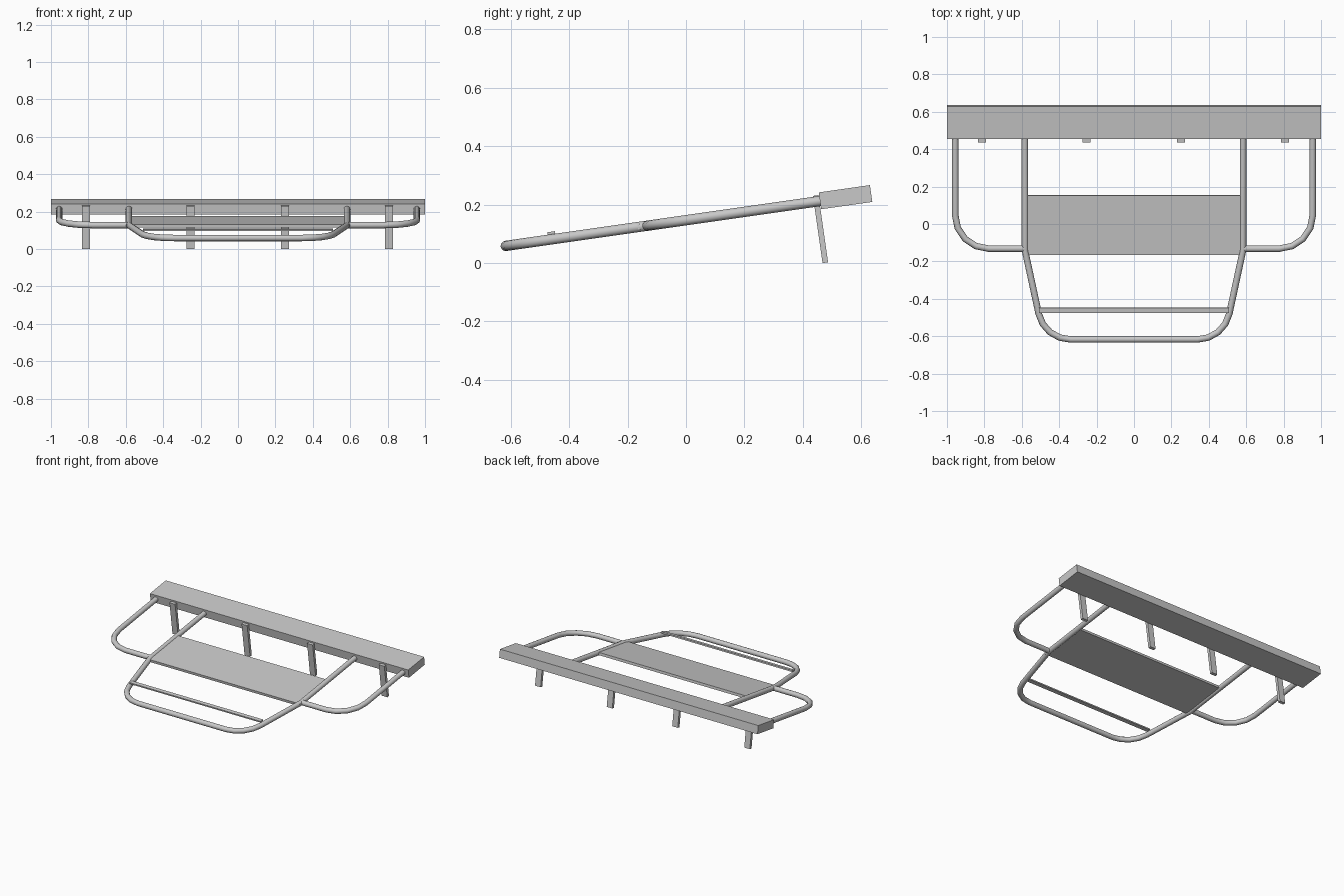
import bpy, math
from mathutils import Vector, Matrix

old = bpy.data.objects.get("Cube")
if old:
    bpy.data.objects.remove(old, do_unlink=True)

SLOPE = 0.1426           # rise of the whole frame towards the back
TILT = math.atan(SLOPE)
BASE_Z = 0.1465
TUBE_R = 0.0175

metal = bpy.data.materials.new("light_grey_metal")
metal.use_nodes = True
grey = (0.58, 0.58, 0.58, 1)
metal.diffuse_color = grey
metal.node_tree.nodes["Principled BSDF"].inputs["Base Color"].default_value = grey


def on_frame(x, y, lift=0.0):
    """Point on the tilted frame plane, lifted along its normal."""
    return Vector((x, y - lift * math.sin(TILT),
                   BASE_Z + SLOPE * y + lift * math.cos(TILT)))


def box(name, size, centre):
    """Box tilted with the frame."""
    bpy.ops.mesh.primitive_cube_add(size=1)
    ob = bpy.context.object
    ob.name = name
    ob.data.transform(Matrix.Diagonal((*size, 1)))
    ob.rotation_euler.x = TILT
    ob.location = centre
    ob.data.materials.append(metal)
    return ob


def fillet(before, corner, after, length, steps=4):
    """Arc points that round a corner, tangent to both legs."""
    b, c, a = Vector(before), Vector(corner), Vector(after)
    u, v = (b - c).normalized(), (a - c).normalized()
    half = u.angle(v) / 2
    radius = length * math.tan(half)
    centre = c + (u + v).normalized() * (length / math.cos(half))
    start, end = c + u * length - centre, c + v * length - centre
    sweep = math.pi - 2 * half
    points = []
    for i in range(steps + 1):
        t = i / steps
        d = (start * math.sin((1 - t) * sweep) + end * math.sin(t * sweep)) / math.sin(sweep)
        points.append(centre + d.normalized() * radius)
    return points


def tube(name, path):
    """Round tube along a path on the frame plane."""
    curve = bpy.data.curves.new(name, 'CURVE')
    curve.dimensions = '3D'
    curve.bevel_depth = TUBE_R
    curve.bevel_resolution = 4
    curve.use_fill_caps = True
    spline = curve.splines.new('POLY')
    spline.points.add(len(path) - 1)
    for p, q in zip(spline.points, path):
        p.co = (*on_frame(q[0], q[1]), 1)
    ob = bpy.data.objects.new(name, curve)
    bpy.context.collection.objects.link(ob)
    bpy.ops.object.select_all(action='DESELECT')
    ob.select_set(True)
    bpy.context.view_layer.objects.active = ob
    bpy.ops.object.convert(target='MESH')
    ob = bpy.context.object
    ob.data.materials.clear()
    ob.data.materials.append(metal)
    bpy.ops.object.shade_smooth_by_angle(angle=math.radians(40))


# Rear beam
box("rear_beam", (2.0, 0.177, 0.058), on_frame(0, 0.546, 0.001))

# Main hoop: straight sides, tapering to a rounded front
bend, corner = (0.583, -0.14), (0.48, -0.617)
half = [(0.583, 0.47), bend] + fillet(bend, corner, (0, -0.617), 0.14)
tube("main_hoop", half + [(-p[0], p[1]) for p in reversed(half)])

# Side hoops
outer = (0.956, -0.132)
side = [(0.956, 0.47)] + fillet((0.956, 0.47), outer, (0.585, -0.132), 0.18) + [(0.585, -0.132)]
for label, s in (("left", 1), ("right", -1)):
    tube(label + "_side_hoop", [(s * p[0], p[1]) for p in side])

# Centre plate and narrow cross strip
box("centre_plate", (1.19, 0.322, 0.018), on_frame(0, -0.005))
box("cross_strip", (1.016, 0.026, 0.01), on_frame(0, -0.458, 0.021))

# Mounting legs, flush against the front of the beam
foot, top = Vector((0, 0.4765, 0.001)), Vector((0, 0.444, 0.231))
for i, x in enumerate((-0.813, -0.255, 0.252, 0.807)):
    box(f"mounting_leg_{i + 1}", (0.043, 0.019, (top - foot).length),
        (foot + top) / 2 + Vector((x, 0, 0)))
